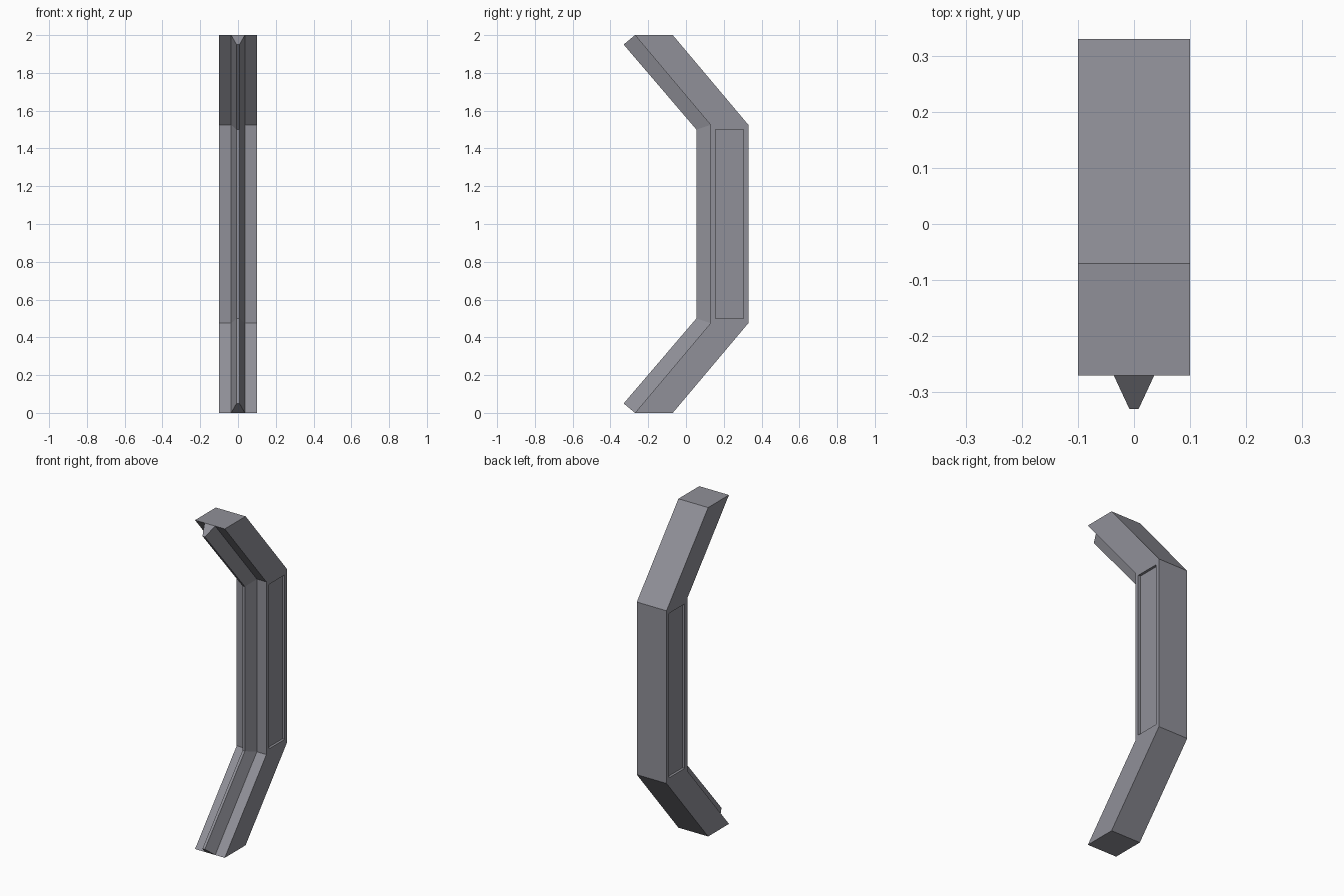
import bpy, bmesh

if "Cube" in bpy.data.objects:
    bpy.data.objects.remove(bpy.data.objects["Cube"])

# Dark bluish grey for every part
grey = bpy.data.materials.new("dark_grey")
grey.diffuse_color = (0.28, 0.28, 0.315, 1)
grey.use_nodes = True
grey.node_tree.nodes["Principled BSDF"].inputs["Base Color"].default_value = grey.diffuse_color


def loft(stations, half_in, half_out):
    """Sweep a four-sided section along (front point, back point) pairs in the YZ plane."""
    bm = bmesh.new()
    rings = []
    for (fy, fz), (by, bz) in stations:
        pts = [(-half_in, fy, fz), (half_in, fy, fz), (half_out, by, bz), (-half_out, by, bz)]
        rings.append([bm.verts.new(p) for p in pts])
    for a, b in zip(rings, rings[1:]):
        for i in range(4):
            j = (i + 1) % 4
            bm.faces.new((a[i], a[j], b[j], b[i]))
    bm.faces.new(rings[0])
    bm.faces.new(rings[-1])
    bmesh.ops.recalc_face_normals(bm, faces=bm.faces[:])
    bm.normal_update()
    return bm


def finish(name, bm):
    me = bpy.data.meshes.new(name)
    bm.to_mesh(me)
    bm.free()
    me.materials.append(grey)
    ob = bpy.data.objects.new(name, me)
    bpy.context.collection.objects.link(ob)


def mirrored(stations):
    """Add the upper half by reflecting about z = 1."""
    top = [tuple((y, 2 - z) for y, z in s) for s in reversed(stations)]
    return stations + top


# Bent main beam
bm = loft(mirrored([((-0.27, 0), (-0.07, 0)),
                    ((0.13, 0.475), (0.33, 0.475))]), 0.1, 0.1)
# Recessed panels on both sides of the upright section
sides = [f for f in bm.faces
         if abs(f.normal.x) > 0.9 and abs(f.calc_center_median().z - 1) < 0.1]
bmesh.ops.inset_individual(bm, faces=sides, thickness=0.025, use_even_offset=True)
bmesh.ops.inset_individual(bm, faces=sides, thickness=0.0, depth=-0.015)
finish("bent_beam", bm)

# Tapered ridge along the inner face
bm = loft(mirrored([((-0.33, 0.05), (-0.27, 0)),
                    ((0.055, 0.5), (0.13, 0.475))]), 0.008, 0.036)
finish("front_ridge", bm)
